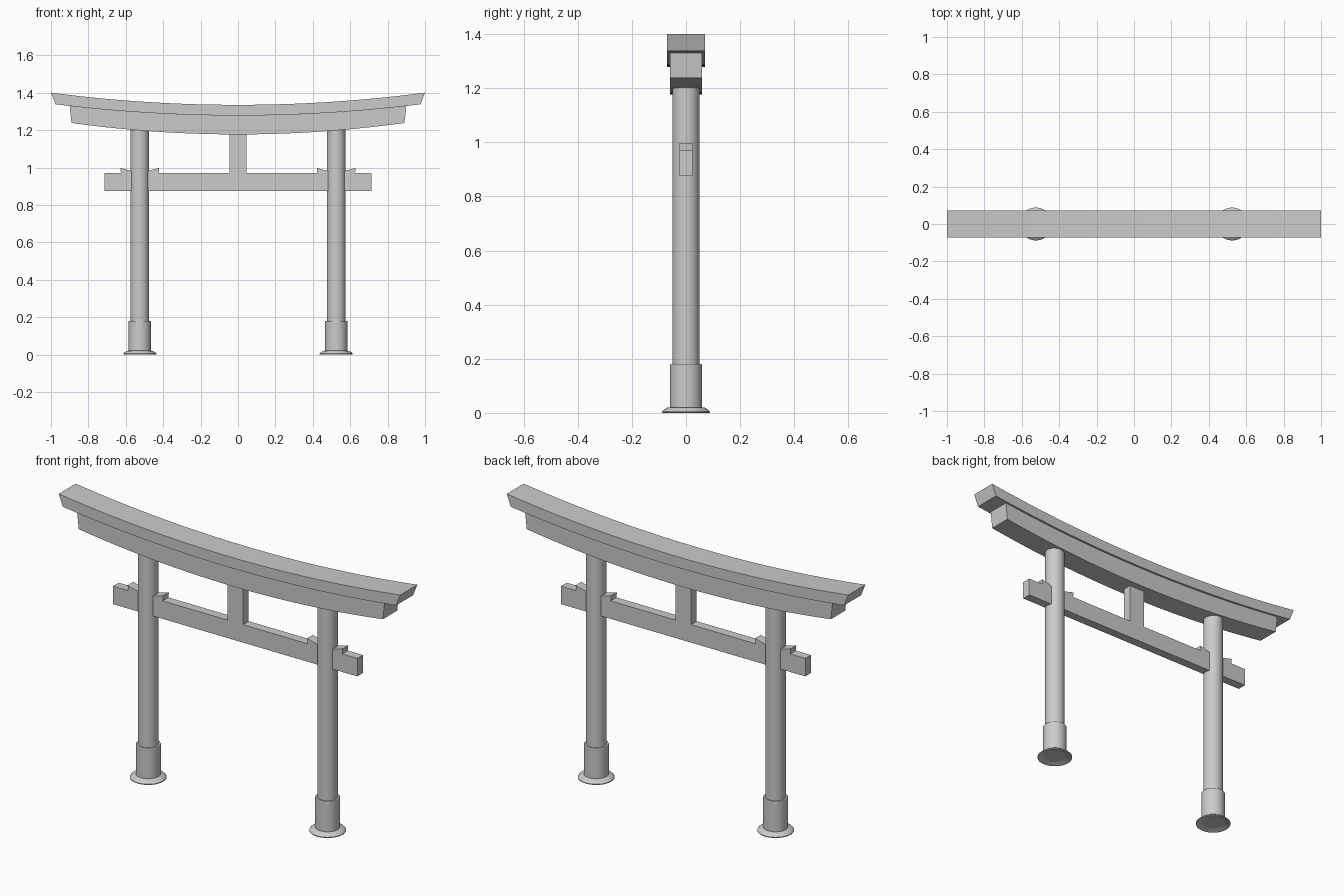
import bpy, bmesh, math

if "Cube" in bpy.data.objects:
    bpy.data.objects.remove(bpy.data.objects["Cube"])


def finish(name, bm, smooth=True):
    bmesh.ops.recalc_face_normals(bm, faces=bm.faces)
    me = bpy.data.meshes.new(name)
    bm.to_mesh(me)
    bm.free()
    ob = bpy.data.objects.new(name, me)
    bpy.context.collection.objects.link(ob)
    if smooth:
        bpy.ops.object.select_all(action='DESELECT')
        ob.select_set(True)
        bpy.context.view_layer.objects.active = ob
        bpy.ops.object.shade_smooth_by_angle(angle=math.radians(30))
    return ob


def curved_beam(name, top, bottom, depth, n=32):
    """top/bottom = (half length, z at middle, z at ends); ends are slanted."""
    bm = bmesh.new()
    rings = []
    for i in range(n + 1):
        t = 2 * i / n - 1
        pts = []
        for (half, mid, end), ys in ((top, (-1, 1)), (bottom, (1, -1))):
            z = mid + (end - mid) * t * t
            pts += [bm.verts.new((half * t, y * depth, z)) for y in ys]
        rings.append(pts)
    for a, b in zip(rings, rings[1:]):
        for k in range(4):
            bm.faces.new((a[k], a[(k + 1) % 4], b[(k + 1) % 4], b[k]))
    bm.faces.new(rings[0])
    bm.faces.new(rings[-1])
    return finish(name, bm)


def prism(name, profile, depth):
    """Extrude an x-z outline symmetrically along y."""
    bm = bmesh.new()
    face = bm.faces.new([bm.verts.new((x, -depth, z)) for x, z in profile])
    new = bmesh.ops.extrude_face_region(bm, geom=[face])['geom']
    moved = [v for v in new if isinstance(v, bmesh.types.BMVert)]
    bmesh.ops.translate(bm, verts=moved, vec=(0, 2 * depth, 0))
    return finish(name, bm, False)


def lathe(name, profile, x0, n=32):
    """Revolve an (r, z) profile around the post axis."""
    bm = bmesh.new()
    verts = [bm.verts.new((r, 0, z)) for r, z in profile]
    edges = [bm.edges.new(p) for p in zip(verts, verts[1:])]
    bmesh.ops.spin(bm, geom=verts + edges, cent=(0, 0, 0), axis=(0, 0, 1),
                   angle=2 * math.pi, steps=n, use_duplicate=False)
    bmesh.ops.remove_doubles(bm, verts=bm.verts, dist=1e-5)
    bmesh.ops.translate(bm, verts=bm.verts, vec=(x0, 0, 0))
    return finish(name, bm)


# Curved double lintel
curved_beam("top_lintel", (1.0, 1.335, 1.40), (0.975, 1.278, 1.338), 0.071)
curved_beam("under_lintel", (0.90, 1.278, 1.329), (0.89, 1.177, 1.238), 0.06)

# Straight tie beam and centre strut
prism("tie_beam", [(-0.715, 0.875), (0.715, 0.875), (0.715, 0.97), (-0.715, 0.97)], 0.024)
prism("centre_strut", [(-0.046, 0.97), (0.046, 0.97), (0.046, 1.18), (-0.046, 1.18)], 0.024)

for side, s in (("left", -1), ("right", 1)):
    x0 = 0.525 * s
    # Post, sleeve and flared foot
    lathe(side + "_post", [(0, 0.01), (0.05, 0.01), (0.05, 1.21), (0, 1.21)], x0)
    lathe(side + "_sleeve", [(0, 0.008), (0.06, 0.008), (0.06, 0.177),
                             (0.058, 0.18), (0, 0.18)], x0)
    lathe(side + "_foot", [(0.058, 0.008), (0.084, 0), (0.088, 0.001), (0.088, 0.005),
                           (0.08, 0.013), (0.07, 0.019), (0.058, 0.021)], x0)
    # Wedges on both sides of the post, sloping down towards it
    for place, d in (("inner", -s), ("outer", s)):
        prism(f"{side}_{place}_wedge",
              [(x0 + d * 0.035, 0.97), (x0 + d * 0.101, 0.97),
               (x0 + d * 0.104, 0.998), (x0 + d * 0.035, 0.979)], 0.024)
